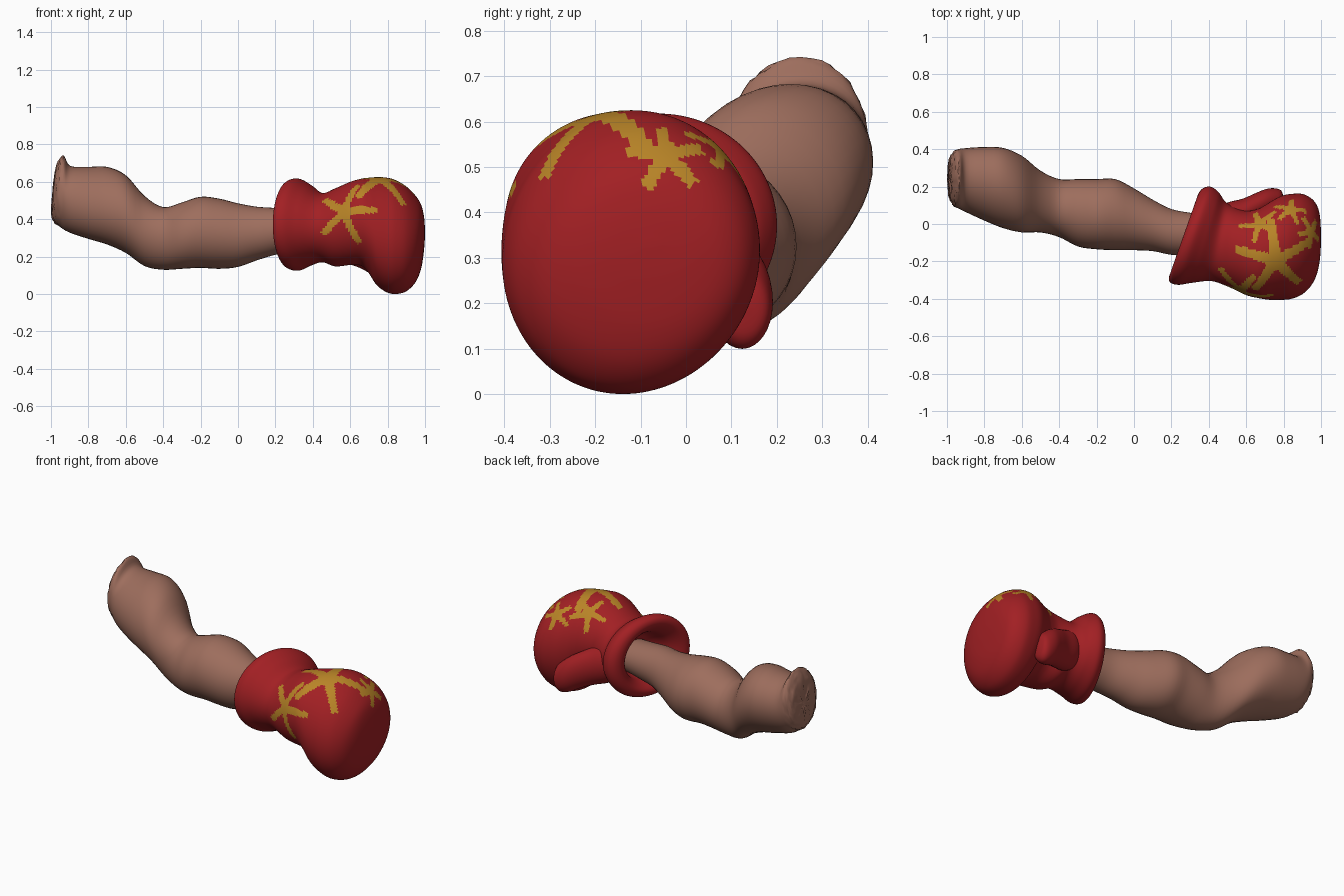
import bpy, bmesh, math, random
from mathutils import Vector

random.seed(4)


def material(name, rgb):
    m = bpy.data.materials.new(name)
    m.diffuse_color = (*rgb, 1)
    return m


skin = material("skin", (0.34, 0.155, 0.11))
red = material("red_leather", (0.36, 0.014, 0.017))
gold = material("gold_paint", (0.48, 0.23, 0.02))


def spline(a, b, c, d, t):
    return 0.5 * (2*b + (c - a)*t + (2*a - 5*b + 4*c - d)*t*t + (3*b - a - 3*c + d)*t**3)


def loft(name, sections, segs, steps, mats, jitter=None):
    """Oval rings along x. Section: x, y0, y1, z0, z1, slant by y, slant by z, sideways lean."""
    s = [tuple(q) + (0,) * (8 - len(q)) for q in sections]
    s = [s[0]] + s + [s[-1]]
    rows = []
    for i in range(1, len(s) - 2):
        for k in range(steps):
            rows.append([spline(*v, k / steps) for v in zip(*s[i-1:i+3])])
    rows.append(list(s[-1]))
    bm = bmesh.new()
    rings = []
    for x, y0, y1, z0, z1, ky, kz, lean in rows:
        ring = []
        for j in range(segs):
            a = 2 * math.pi * j / segs
            dy, dz = (y1 - y0) / 2 * math.cos(a), (z1 - z0) / 2 * math.sin(a)
            p = Vector((x + ky*dy + kz*dz, (y0 + y1)/2 + dy + lean*dz, (z0 + z1)/2 + dz))
            if jitter and x < jitter[0]:
                p += Vector([random.uniform(-1, 1) * jitter[1] for _ in range(3)])
            ring.append(bm.verts.new(p))
        rings.append(ring)
    for a, b in zip(rings, rings[1:]):
        for j in range(segs):
            k = (j + 1) % segs
            bm.faces.new((a[j], a[k], b[k], b[j]))
    bm.faces.new(rings[0])
    bm.faces.new(rings[-1])
    bmesh.ops.recalc_face_normals(bm, faces=bm.faces)
    for f in bm.faces:
        f.smooth = True
    me = bpy.data.meshes.new(name)
    bm.to_mesh(me)
    bm.free()
    ob = bpy.data.objects.new(name, me)
    bpy.context.collection.objects.link(ob)
    for m in mats:
        me.materials.append(m)
    return ob


# Arm: ragged stump, upper arm, elbow, forearm tapering into the cuff
loft("arm", [
    (-0.99, 0.22, 0.27, 0.52, 0.57, 0, 0.08),
    (-0.985, 0.14, 0.35, 0.44, 0.67, 0, 0.10),
    (-0.965, 0.10, 0.385, 0.39, 0.735, 0, 0.12, 0.05),
    (-0.94, 0.085, 0.40, 0.36, 0.735, 0, 0.07, 0.05),
    (-0.90, 0.065, 0.405, 0.33, 0.685, 0, 0.02, 0.1),
    (-0.80, 0.02, 0.41, 0.295, 0.68, 0, 0, 0.14),
    (-0.70, -0.02, 0.405, 0.265, 0.68, 0, 0, 0.14),
    (-0.60, -0.045, 0.365, 0.22, 0.635, 0, 0, 0.06),
    (-0.50, -0.045, 0.285, 0.15, 0.525),
    (-0.40, -0.07, 0.24, 0.13, 0.465),
    (-0.30, -0.12, 0.24, 0.135, 0.49),
    (-0.20, -0.135, 0.24, 0.14, 0.52),
    (-0.10, -0.14, 0.24, 0.135, 0.51),
    (0.0, -0.14, 0.19, 0.145, 0.485),
    (0.10, -0.145, 0.13, 0.18, 0.467),
    (0.20, -0.165, 0.08, 0.21, 0.46),
    (0.30, -0.17, 0.06, 0.23, 0.45),
    (0.42, -0.18, 0.04, 0.25, 0.44),
], 40, 4, [skin], jitter=(-0.945, 0.004))

# Glove: recessed opening, rolled cuff, wrist and drooping fist in one skin
glove = loft("glove", [
    (0.40, -0.08, -0.05, 0.34, 0.37),
    (0.39, -0.18, 0.05, 0.25, 0.47, 0.2),
    (0.31, -0.21, 0.09, 0.215, 0.52, 0.33),
    (0.268, -0.26, 0.14, 0.175, 0.565, 0.35),
    (0.275, -0.307, 0.185, 0.138, 0.605, 0.35),
    (0.32, -0.325, 0.20, 0.125, 0.617, 0.33),
    (0.38, -0.315, 0.17, 0.15, 0.585, 0.30),
    (0.45, -0.305, 0.12, 0.17, 0.54, 0.18),
    (0.52, -0.335, 0.09, 0.148, 0.565, 0.08),
    (0.60, -0.38, 0.07, 0.155, 0.60),
    (0.66, -0.395, 0.08, 0.15, 0.617),
    (0.70, -0.402, 0.10, 0.11, 0.622, 0, 0, 0.03),
    (0.74, -0.406, 0.125, 0.05, 0.625, 0, 0, 0.05),
    (0.79, -0.405, 0.15, 0.012, 0.623, 0, 0, 0.06),
    (0.84, -0.40, 0.16, 0.0, 0.61, 0, 0, 0.06),
    (0.90, -0.375, 0.16, 0.015, 0.575, 0, 0, 0.06),
    (0.95, -0.325, 0.135, 0.065, 0.525, 0, 0, 0.05),
    (0.98, -0.26, 0.095, 0.14, 0.475),
    (0.995, -0.18, 0.035, 0.24, 0.41),
    (1.0, -0.09, -0.06, 0.32, 0.34),
], 128, 7, [red, gold])

# Painted starbursts: centre, arm length, arm half width, turn
stars = [((0.58, -0.33, 0.43), 0.17, 0.026, 0.0), ((0.76, -0.19, 0.62), 0.21, 0.032, 0.4),
         ((0.84, 0.09, 0.55), 0.09, 0.02, 0.2), ((0.66, 0.02, 0.58), 0.11, 0.02, 0.6),
         ((0.94, -0.05, 0.52), 0.09, 0.022, 0.9)]
polys = glove.data.polygons
for centre, length, width, turn in stars:
    near = min(polys, key=lambda f: (f.center - Vector(centre)).length)
    c, n = near.center.copy(), near.normal.copy()
    u = (Vector((1, 0, 0)) - n * n.x).normalized()
    v = n.cross(u)
    for f in polys:
        d = f.center - c
        if d.length > length * 1.1 or f.normal.dot(n) < 0.2:
            continue
        for i in range(5):
            a = turn + i * 2 * math.pi / 5
            along = d.dot(u) * math.cos(a) + d.dot(v) * math.sin(a)
            across = abs(d.dot(v) * math.cos(a) - d.dot(u) * math.sin(a))
            if -0.01 < along < length and across < width * (1 - 0.4 * along / length):
                f.material_index = 1

# Thumb tucked along the back side of the fist
loft("thumb", [
    (0.42, -0.06, 0.08, 0.24, 0.42),
    (0.50, -0.06, 0.115, 0.19, 0.43),
    (0.58, -0.03, 0.135, 0.165, 0.40),
    (0.65, 0.01, 0.165, 0.14, 0.365),
    (0.71, 0.04, 0.188, 0.11, 0.33),
    (0.76, 0.06, 0.19, 0.10, 0.29),
    (0.79, 0.08, 0.175, 0.125, 0.255),
    (0.80, 0.12, 0.135, 0.18, 0.20),
], 32, 5, [red])
